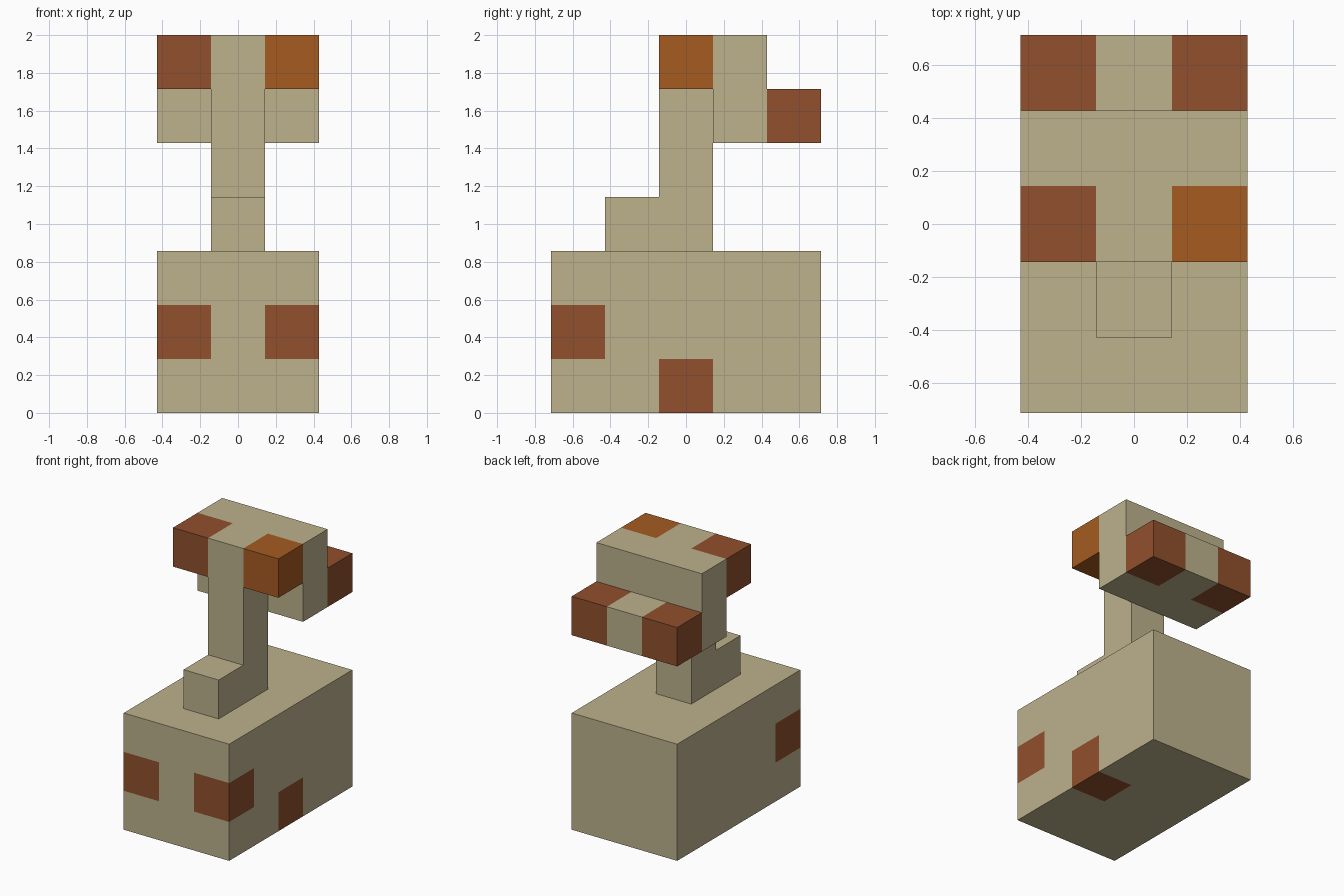
import bpy
import bmesh
from math import radians
from mathutils import Vector

cube = bpy.data.objects.get("Cube")
if cube:
    bpy.data.objects.remove(cube, do_unlink=True)

UNIT = 2 / 7  # one block; the model is seven blocks tall


def make_material(name, rgb):
    mat = bpy.data.materials.new(name)
    mat.use_nodes = True
    mat.diffuse_color = (*rgb, 1)
    mat.node_tree.nodes["Principled BSDF"].inputs["Base Color"].default_value = (*rgb, 1)
    return mat


materials = [
    make_material("sand", (0.509, 0.445, 0.266)),
    make_material("rust_brown", (0.283, 0.080, 0.026)),
    make_material("orange_brown", (0.376, 0.105, 0.015)),
]


def block(xs, ys, zs):
    """Set of block positions filling inclusive ranges."""
    return {(x, y, z)
            for x in range(xs[0], xs[1] + 1)
            for y in range(ys[0], ys[1] + 1)
            for z in range(zs[0], zs[1] + 1)}


# Parts as groups of blocks
parts = {
    "body": block((-1, 1), (-2, 2), (0, 2)),
    "neck": block((0, 0), (-1, 0), (3, 3)) | block((0, 0), (0, 0), (4, 5)),
    "head": block((-1, 1), (0, 1), (6, 6)) | block((-1, 1), (1, 1), (5, 5)),
    "rear_bar": block((-1, 1), (2, 2), (5, 5)),
}
solid = set().union(*parts.values())

# Coloured blocks: paired front patches, rear bar ends, one side patch, head corners
paint = {(side, y, z): 1 for side in (-1, 1) for y, z in ((-2, 1), (2, 5))}
paint.update({(1, 0, 0): 1, (-1, 0, 6): 1, (1, 0, 6): 2})


def build_part(name, cells):
    """Outer skin of the blocks, with flat areas of one colour merged."""
    bm = bmesh.new()
    for cell in sorted(cells):
        centre = Vector(cell) + Vector((0, 0, 0.5))
        for axis in range(3):
            for sign in (-1, 1):
                normal = Vector((0, 0, 0))
                normal[axis] = sign
                if tuple(int(c + n) for c, n in zip(cell, normal)) in solid:
                    continue
                u = Vector((0, 0, 0))
                u[(axis + 1) % 3] = 0.5
                v = normal.cross(u)
                middle = centre + normal / 2
                corners = (middle - u - v, middle + u - v, middle + u + v, middle - u + v)
                face = bm.faces.new([bm.verts.new(c * UNIT) for c in corners])
                face.material_index = paint.get(cell, 0)
    bmesh.ops.remove_doubles(bm, verts=bm.verts, dist=0.001)
    bmesh.ops.dissolve_limit(bm, angle_limit=radians(1), verts=bm.verts,
                             edges=bm.edges, delimit={'MATERIAL'})
    mesh = bpy.data.meshes.new(name)
    bm.to_mesh(mesh)
    bm.free()
    for mat in materials:
        mesh.materials.append(mat)
    bpy.context.scene.collection.objects.link(bpy.data.objects.new(name, mesh))


for part_name, part_cells in parts.items():
    build_part(part_name, part_cells)
